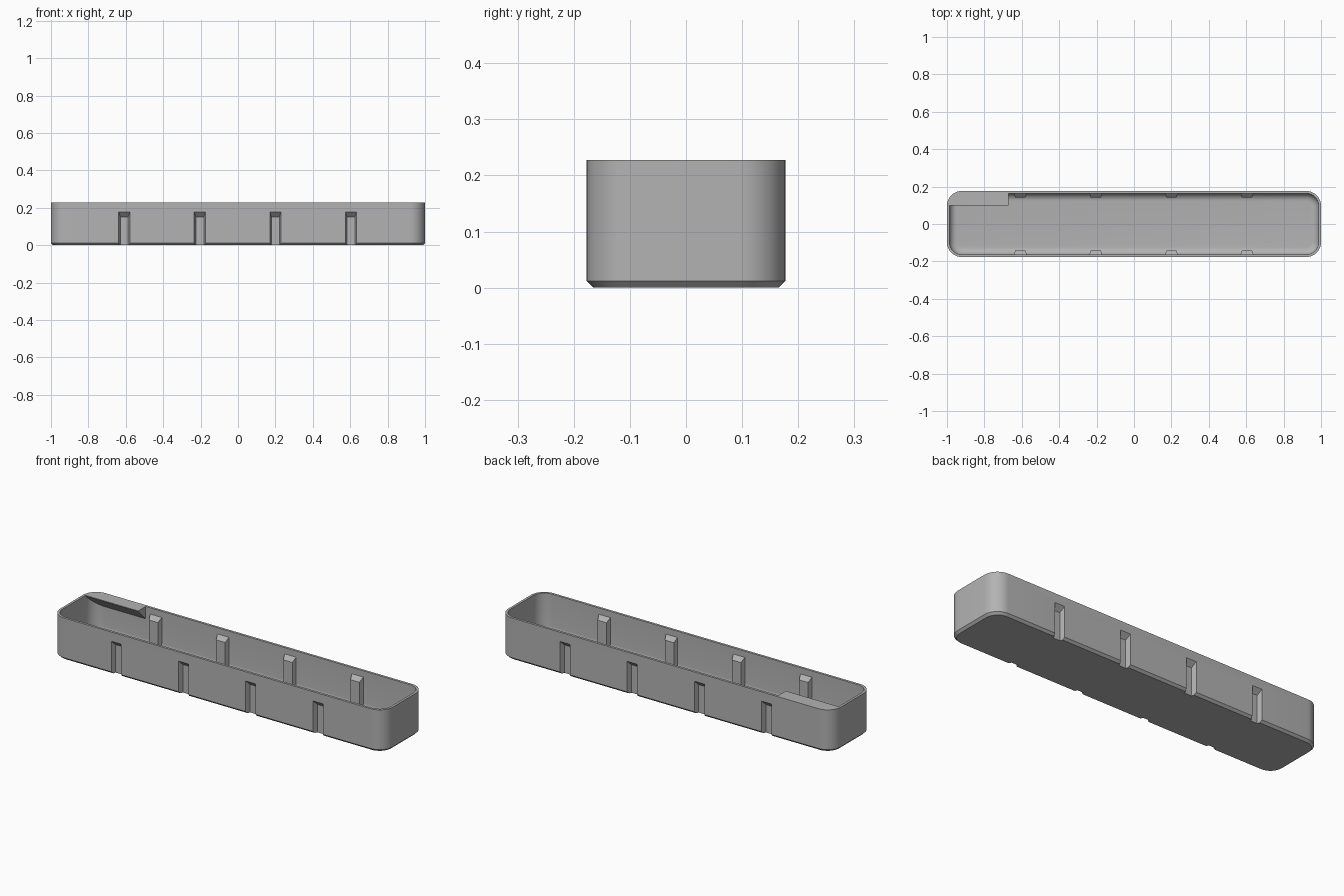
import bpy, bmesh
from math import pi, sin, cos, radians

if "Cube" in bpy.data.objects:
    bpy.data.objects.remove(bpy.data.objects["Cube"])

HX, HY, H = 1.0, 0.177, 0.228      # half length, half width, height
R, WALL, CHAMFER, FLOOR, FILLET = 0.08, 0.013, 0.012, 0.013, 0.04
SLOTS = [-0.608 + 0.404 * i for i in range(4)]

grey = bpy.data.materials.new("grey plastic")
grey.use_nodes = True
colour = (0.45, 0.45, 0.45, 1)
grey.diffuse_color = colour
grey.node_tree.nodes["Principled BSDF"].inputs["Base Color"].default_value = colour


def finish(name, bm):
    bmesh.ops.recalc_face_normals(bm, faces=bm.faces)
    mesh = bpy.data.meshes.new(name)
    bm.to_mesh(mesh)
    bm.free()
    mesh.materials.append(grey)
    ob = bpy.data.objects.new(name, mesh)
    bpy.context.collection.objects.link(ob)
    return ob


def rounded_loft(name, profile, segs=10):
    """Solid made of stacked rounded rectangles, profile = (inset, z)."""
    bm = bmesh.new()
    rings = []
    for inset, z in profile:
        ring = []
        for q, (sx, sy) in enumerate([(1, 1), (-1, 1), (-1, -1), (1, -1)]):
            for k in range(segs + 1):
                a = (q + k / segs) * pi / 2
                ring.append(bm.verts.new((sx * (HX - R) + (R - inset) * cos(a),
                                          sy * (HY - R) + (R - inset) * sin(a), z)))
        rings.append(ring)
    for a, b in zip(rings, rings[1:]):
        for i in range(len(a)):
            j = (i + 1) % len(a)
            bm.faces.new((a[i], a[j], b[j], b[i]))
    bm.faces.new(rings[0])
    bm.faces.new(rings[-1])
    return finish(name, bm)


def prism(name, near, far):
    """Six-sided block between two (x0, x1, y, z0, z1) end rectangles."""
    bm = bmesh.new()
    ends = [[bm.verts.new(p) for p in ((x0, y, z0), (x1, y, z0), (x1, y, z1), (x0, y, z1))]
            for x0, x1, y, z0, z1 in (near, far)]
    a, b = ends
    for i in range(4):
        j = (i + 1) % 4
        bm.faces.new((a[i], a[j], b[j], b[i]))
    bm.faces.new(a)
    bm.faces.new(b)
    return finish(name, bm)


def combine(target, tool, operation):
    tool.hide_render = True
    mod = target.modifiers.new(operation, "BOOLEAN")
    mod.operation, mod.object, mod.solver = operation, tool, "EXACT"
    bpy.context.view_layer.objects.active = target
    bpy.ops.object.modifier_apply(modifier=mod.name)
    bpy.data.objects.remove(tool)


# Tray shell: chamfered foot, thin walls, filleted inner floor
fillet = [(WALL + FILLET * (1 - cos(t * pi / 16)), FLOOR + FILLET * (1 - sin(t * pi / 16)))
          for t in range(9)]
tray = rounded_loft("tray", [(CHAMFER, 0), (0, CHAMFER), (0, H), (WALL, H)] + fillet)

# Corner ledge with sloped underside, trimmed to the rounded corner
ledge = prism("ledge", (-1.1, -0.67, 0.1, H - 0.003, H), (-1.1, -0.67, 0.2, H - 0.103, H))
trim = rounded_loft("ledge_trim", [(0.004, 0), (0.004, H + 0.1)])
combine(ledge, trim, "INTERSECT")
combine(tray, ledge, "UNION")

# Inner ribs with matching outer slots along both long sides
for side in (-1, 1):
    for x in SLOTS:
        rib = prism("rib", (x - 0.037, x + 0.037, side * 0.170, 0.006, 0.2),
                    (x - 0.027, x + 0.027, side * 0.142, 0.006, 0.172))
        combine(tray, rib, "UNION")
for side in (-1, 1):
    for x in SLOTS:
        slot = prism("slot", (x - 0.031, x + 0.031, side * 0.180, -0.02, 0.181),
                     (x - 0.021, x + 0.021, side * 0.152, -0.02, 0.152))
        combine(tray, slot, "DIFFERENCE")

bpy.ops.object.select_all(action="DESELECT")
tray.select_set(True)
bpy.context.view_layer.objects.active = tray
bpy.ops.object.shade_smooth_by_angle(angle=radians(30))
